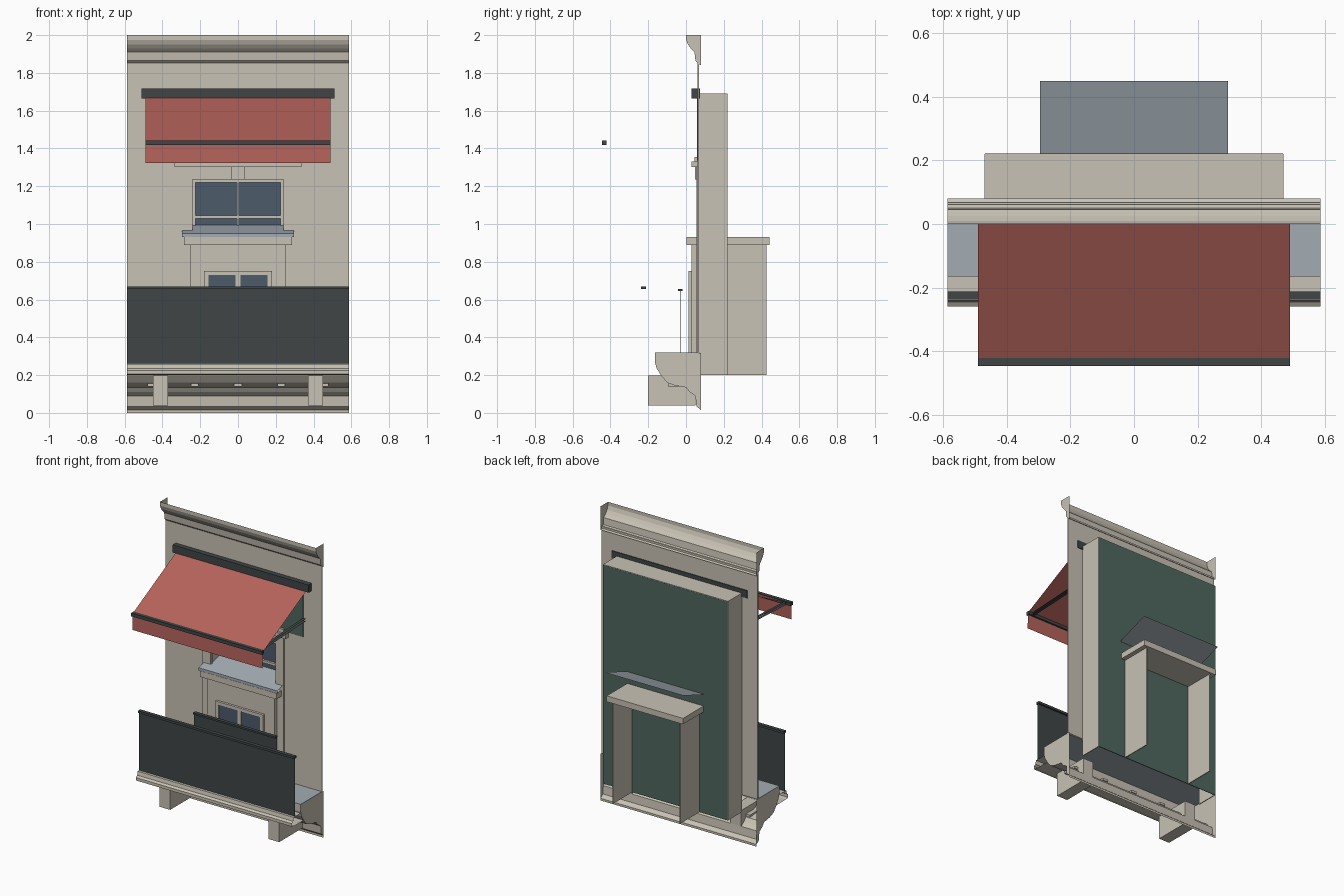
import bpy, bmesh

if "Cube" in bpy.data.objects:
    bpy.data.objects.remove(bpy.data.objects["Cube"])

def mat(name, c):
    m = bpy.data.materials.new(name)
    m.diffuse_color = (*c, 1)
    m.use_nodes = True
    m.node_tree.nodes["Principled BSDF"].inputs["Base Color"].default_value = m.diffuse_color
    return m

STONE = mat("stone", (.58, .54, .46))
RED = mat("red_cloth", (.46, .125, .105))
DARK = mat("dark_metal", (.05, .06, .06))
GLASS = mat("glass", (.075, .105, .145))
LEAD = mat("lead_flashing", (.36, .41, .45))
GREEN = mat("green_wall", (.08, .135, .115))

def finish(name, bm, m):
    me = bpy.data.meshes.new(name)
    bm.to_mesh(me)
    bm.free()
    me.materials.append(m)
    ob = bpy.data.objects.new(name, me)
    bpy.context.collection.objects.link(ob)
    return ob

def box(name, x0, x1, y0, y1, z0, z1, m):
    bm = bmesh.new()
    bmesh.ops.create_cube(bm, size=1)
    for v in bm.verts:
        v.co = ((x0 + x1) / 2 + v.co.x * (x1 - x0),
                (y0 + y1) / 2 + v.co.y * (y1 - y0),
                (z0 + z1) / 2 + v.co.z * (z1 - z0))
    return finish(name, bm, m)

def wide(name, hw, y0, y1, z0, z1, m):
    return box(name, -hw, hw, y0, y1, z0, z1, m)

def pair(name, x0, x1, y0, y1, z0, z1, m):
    box(name + "_right", x0, x1, y0, y1, z0, z1, m)
    box(name + "_left", -x1, -x0, y0, y1, z0, z1, m)

def sheet(name, hw, prof, m, back=None):
    """Open (y, z) profile swept along x; back closes the two end caps."""
    bm = bmesh.new()
    a = [bm.verts.new((-hw, y, z)) for y, z in prof]
    b = [bm.verts.new((hw, y, z)) for y, z in prof]
    for i in range(len(prof) - 1):
        bm.faces.new((a[i], a[i + 1], b[i + 1], b[i]))
    if back:
        for row, x in ((a, -hw), (b, hw)):
            bm.faces.new(row + [bm.verts.new((x, y, z)) for y, z in back])
    return finish(name, bm, m)

W = .587

# Facade wall around the window
YW = .062
pair("wall_side", .24, W, YW, YW + .006, .32, 1.86, STONE)
wide("wall_top", .24, YW, YW + .006, 1.24, 1.86, STONE)
wide("wall_bottom", .24, YW, YW + .006, .32, .93, STONE)

# Top cornice, hollow behind with closed ends
sheet("cornice", W, [(0, 2), (0, 1.975), (.01, 1.95), (.025, 1.93), (.045, 1.91),
                     (.05, 1.865), (.06, 1.855), (.07, 1.845), (.08, 1.84)],
      STONE, [(.08, 2)])

# Balcony base moulding with lead top
sheet("balcony_moulding", W, [(-.165, .318), (-.165, .27), (-.155, .235), (-.13, .195),
      (-.1, .16), (-.06, .145), (0, .135), (.02, .11), (.05, .09), (.055, .035),
      (.08, .015), (.08, 0)], STONE, [(.08, .318)])
wide("balcony_flashing", W, -.165, .065, .314, .32, LEAD)

# Projecting slab edge, brackets and small blocks below it
sheet("slab_edge", W, [(-.165, .26), (-.24, .26), (-.245, .235), (-.26, .225),
                       (-.26, .205), (-.235, .2), (-.13, .2)], STONE)
pair("bracket", .37, .45, -.2, .05, .04, .198, STONE)
for i in range(-2, 3):
    wide("block", .02, -.095, .0, .14, .155, STONE).location.x = i * .23

# Front and inner railings
wide("railing_panel", W, -.226, -.224, .262, .66, DARK)
wide("railing_cap", W, -.237, -.212, .655, .67, DARK)
wide("inner_railing_panel", .31, -.031, -.029, .32, .65, DARK)
wide("inner_railing_cap", .31, -.042, -.018, .645, .657, DARK)

# Deep reveal box behind the facade
pair("reveal_side", .464, .47, .068, .22, .2, 1.69, STONE)
wide("reveal_top", .47, .068, .22, 1.684, 1.69, STONE)
wide("back_wall", .468, .217, .221, .2, 1.686, GREEN)
wide("transom_panel", .45, .058, .074, 1.335, 1.67, GREEN)

# Rear portal and the lintel running through the wall
pair("portal_side", .25, .256, .22, .425, .2, .89, STONE)
wide("lintel", .287, .002, .442, .89, .93, STONE)
sheet("sloped_sill", .296, [(0, .932), (0, .95), (.22, 1.01), (.45, 1.09)], LEAD)

# Window surround with hood and keystone
pair("surround", .245, .305, .055, .17, .94, 1.302, STONE)
pair("surround_lower", .255, .305, .055, .068, .32, .94, STONE)
wide("surround_head", .245, .055, .17, 1.236, 1.302, STONE)
wide("hood", .335, .03, .066, 1.302, 1.33, STONE)
wide("hood_top", .31, .045, .066, 1.33, 1.355, STONE)
wide("keystone", .034, .047, .066, 1.235, 1.302, STONE)

# Sash window
pair("window_stile", .225, .245, .15, .18, .97, 1.236, STONE)
wide("window_head", .225, .15, .18, 1.22, 1.236, STONE)
wide("window_rail", .225, .15, .18, 1.028, 1.045, STONE)
wide("window_mullion", .006, .15, .18, .99, 1.22, STONE)
wide("window_glass", .226, .165, .17, .98, 1.222, GLASS)

# Lower opening: pilasters, frame and panes
wide("door_surround", .255, .03, .066, .32, .89, STONE)
wide("door_backing", .18, .022, .04, .32, .75, STONE)
pair("door_frame", .157, .18, .014, .03, .32, .75, STONE)
wide("door_frame_head", .158, .014, .03, .73, .75, STONE)
wide("door_mullion", .012, .014, .03, .32, .73, STONE)
wide("door_glass", .157, .019, .023, .36, .73, GLASS)

# Awning: cassette, cloth, valance, front bar and arms
wide("awning_cassette", .511, .028, .073, 1.665, 1.717, DARK)
sheet("awning_cloth", .49, [(.035, 1.67), (-.432, 1.432), (-.436, 1.322)], RED)
wide("awning_bar", .491, -.446, -.421, 1.418, 1.441, DARK)
for s in (-1, 1):
    arm = sheet("awning_arm", .01, [(.065, 1.463), (-.43, 1.437), (-.43, 1.423),
                                    (.065, 1.446), (.065, 1.463)], DARK)
    arm.location.x = s * .455
